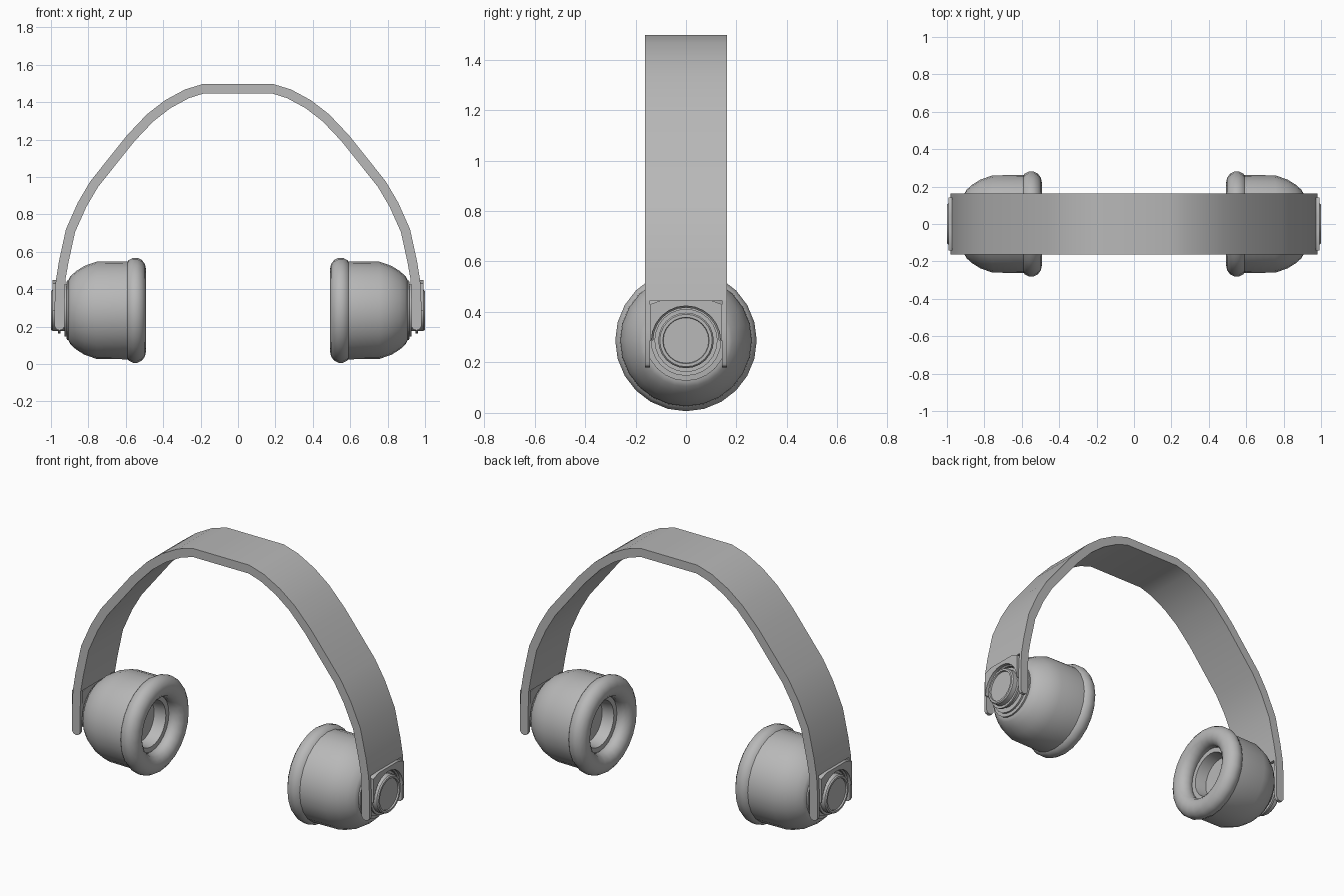
import bpy, bmesh
from math import sin, cos, pi, radians
from mathutils import Vector, Matrix

cube = bpy.data.objects.get("Cube")
if cube:
    bpy.data.objects.remove(cube, do_unlink=True)

grey = bpy.data.materials.new("plain grey")
grey.use_nodes = True
colour = (0.48, 0.48, 0.48, 1)
grey.diffuse_color = colour
grey.node_tree.nodes["Principled BSDF"].inputs["Base Color"].default_value = colour

AXIS_Z = 0.287   # height of the ear cup axis
HALF_W = 0.162   # half width of the headband
SIDES = 24


def finish(name, bm, angle=30):
    bmesh.ops.recalc_face_normals(bm, faces=bm.faces[:])
    mesh = bpy.data.meshes.new(name)
    bm.to_mesh(mesh)
    bm.free()
    mesh.materials.append(grey)
    ob = bpy.data.objects.new(name, mesh)
    bpy.context.collection.objects.link(ob)
    bpy.ops.object.select_all(action='DESELECT')
    ob.select_set(True)
    bpy.context.view_layer.objects.active = ob
    bpy.ops.object.shade_smooth_by_angle(angle=radians(angle))
    return ob


def lathe(name, profile, side, closed=False):
    """Spin (x, radius) points around the ear cup axis."""
    bm = bmesh.new()
    verts = [bm.verts.new((side * x, 0, r)) for x, r in profile]
    pairs = list(zip(verts, verts[1:]))
    if closed:
        pairs.append((verts[-1], verts[0]))
    edges = [bm.edges.new(p) for p in pairs]
    bmesh.ops.spin(bm, geom=verts + edges, axis=(1, 0, 0), cent=(0, 0, 0),
                   angle=2 * pi, steps=SIDES, use_merge=True)
    bmesh.ops.remove_doubles(bm, verts=bm.verts[:], dist=0.0005)
    bmesh.ops.translate(bm, verts=bm.verts[:], vec=(0, 0, AXIS_Z))
    return finish(name, bm)


def strip(name, outer, inner, y0, y1, angle=20):
    """Solid strip between two matching (x, z) lines, from y0 to y1."""
    bm = bmesh.new()
    rows = [[bm.verts.new((x, y, z)) for x, z in line]
            for line, y in ((outer, y0), (outer, y1), (inner, y1), (inner, y0))]
    for a, b in zip(rows, rows[1:] + rows[:1]):
        for i in range(len(a) - 1):
            bm.faces.new((a[i], a[i + 1], b[i + 1], b[i]))
    for i in (0, -1):
        bm.faces.new([row[i] for row in rows])
    return finish(name, bm, angle)


# Headband: outer half outline, offset inwards for the thickness
half = [Vector(p) for p in (
    (0.187, 1.497), (0.283, 1.468), (0.39, 1.41), (0.487, 1.335), (0.594, 1.222),
    (0.79, 0.976), (0.856, 0.864), (0.92, 0.72), (0.957, 0.55), (0.974, 0.446))]
outer = [Vector((-p.x, p.y)) for p in reversed(half)] + half
inner = []
for i, p in enumerate(outer):
    d = (outer[min(i + 1, len(outer) - 1)] - outer[max(i - 1, 0)]).normalized()
    inner.append(p + Vector((-d.y, d.x)) * -0.051)
inner[0].y = inner[-1].y = 0.446
strip("headband", outer, inner, -HALF_W, HALF_W)

# Soft ear pad section
pad = [(0.549 + 0.057 * cos(a), 0.22 + 0.062 * sin(a))
       for a in (2 * pi * k / 14 for k in range(14))]
# Ear cup: outer shell, rear face, then the stepped speaker recess
cup = [(0.91, 0), (0.905, 0.165), (0.895, 0.183), (0.865, 0.21), (0.82, 0.238),
       (0.755, 0.26), (0.59, 0.262), (0.57, 0.2), (0.57, 0.135), (0.6, 0.13),
       (0.64, 0.125), (0.645, 0)]
# Pivot hub with stepped rings and a recessed cap
hub = [(0.9, 0.16), (0.915, 0.16), (0.917, 0.14), (0.928, 0.14), (0.928, 0.11),
       (0.95, 0.11), (0.95, 0.125), (0.962, 0.125), (0.962, 0.11), (0.992, 0.11),
       (0.999, 0.104), (0.999, 0.092), (0.99, 0.09), (0.99, 0)]

for side, label in ((1, "left"), (-1, "right")):
    lathe(label + "_ear_pad", pad, side, closed=True)
    lathe(label + "_ear_cup", cup, side)
    lathe(label + "_pivot_hub", hub, side)

    # Fork prongs with rounded tips, front and back of the hub
    out_line = [(0.974, 0.446), (0.98, 0.33), (0.98, 0.2), (0.97, 0.185), (0.955, 0.18)]
    in_line = [(0.923, 0.446), (0.927, 0.33), (0.928, 0.2), (0.938, 0.185), (0.953, 0.18)]
    for face, where in ((-1, "front"), (1, "back")):
        strip(f"{label}_{where}_prong",
              [(side * x, z) for x, z in out_line], [(side * x, z) for x, z in in_line],
              face * HALF_W, face * (HALF_W - 0.019), 35)

    # Bracket: square top with a round arch over the hub
    bm = bmesh.new()
    top, wide, steps = 0.448, HALF_W - 0.019, 12
    ring = []
    for k in range(steps + 1):
        a = pi * k / steps
        c, s = cos(a), sin(a)
        reach = min(wide / max(abs(c), 1e-6), (top - AXIS_Z) / max(s, 1e-6))
        ring.append([bm.verts.new((side * x, r * c, AXIS_Z + r * s))
                     for x, r in ((0.93, 0.13), (0.965, 0.13), (0.972, 0.137),
                                  (0.992, 0.137), (0.992, reach), (0.93, reach))])
    for a, b in zip(ring, ring[1:]):
        for i in range(len(a)):
            j = (i + 1) % len(a)
            bm.faces.new((a[i], a[j], b[j], b[i]))
    bm.faces.new(ring[0])
    bm.faces.new(ring[-1])
    finish(label + "_bracket", bm)
